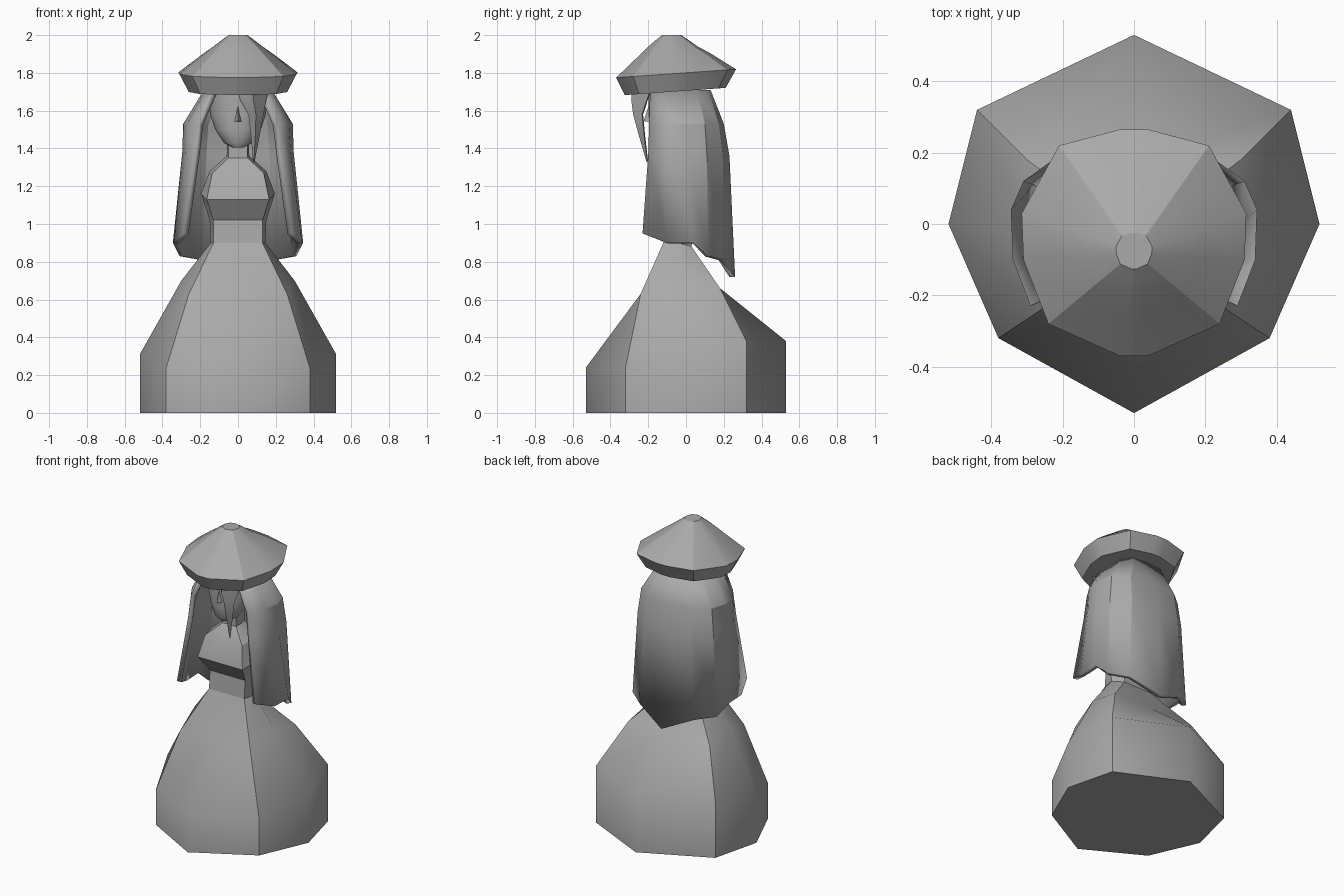
import bpy, bmesh, math

cube = bpy.data.objects.get("Cube")
if cube:
    bpy.data.objects.remove(cube)

grey = bpy.data.materials.new("plain_grey")
grey.use_nodes = True
grey.diffuse_color = (0.4, 0.4, 0.4, 1)
grey.node_tree.nodes["Principled BSDF"].inputs["Base Color"].default_value = (0.4, 0.4, 0.4, 1)


def ring(half):
    """Mirror a front-to-back half section across x = 0."""
    other = [(-x, y, z) for x, y, z in reversed(half) if x > 0]
    return half + other


def loft(name, rings, closed=True, caps=True, angle=None, sharp_columns=()):
    bm = bmesh.new()
    rows = [[bm.verts.new(p) for p in r] for r in rings]
    n = len(rows[0])
    for a, b in zip(rows, rows[1:]):
        for i in range(n if closed else n - 1):
            j = (i + 1) % n
            bm.faces.new((a[i], a[j], b[j], b[i]))
    if caps:
        bm.faces.new(rows[0])
        bm.faces.new(rows[-1])
    bmesh.ops.recalc_face_normals(bm, faces=bm.faces)
    for f in bm.faces:
        f.smooth = len(f.verts) == 4
    for c in sharp_columns:
        for a, b in zip(rows, rows[1:]):
            bm.edges.get((a[c], b[c])).smooth = False
    if caps:
        for row in (rows[0], rows[-1]):
            for i in range(n):
                bm.edges.get((row[i], row[(i + 1) % n])).smooth = False
    mesh = bpy.data.meshes.new(name)
    bm.to_mesh(mesh)
    bm.free()
    mesh.materials.append(grey)
    obj = bpy.data.objects.new(name, mesh)
    bpy.context.collection.objects.link(obj)
    if angle:
        bpy.ops.object.select_all(action='DESELECT')
        obj.select_set(True)
        bpy.context.view_layer.objects.active = obj
        bpy.ops.object.shade_smooth_by_angle(angle=math.radians(angle))
    return obj


def section(front, corner_f, side, corner_b, back, zf, zs, zb):
    return ring([(0, front, zf), (*corner_f, zf), (*side, zs), (*corner_b, zb), (0, back, zb)])


# Gown: eight-sided skirt with a sloping hem band
sharp = (1, 3, 5, 7)
base = (-.53, (.38, -.32), (.52, 0), (.44, .32), .53)
hip = section(-.24, (.26, -.24), (.3, -.03), (.3, .18), .18, .63, .7, .66)
waist = section(-.12, (.13, -.12), (.145, -.04), (.1, .03), .03, .9, .9, .88)
loft("gown_skirt", [section(*base, 0, 0, 0), section(*base, .24, .31, .38), hip, waist],
     sharp_columns=sharp)

# Bodice with a boxy bust, sloping shoulders and neck
bodice = [
    waist,
    section(-.11, (.13, -.11), (.15, -.04), (.11, .04), .04, 1.02, 1.02, 1.02),
    section(-.19, (.165, -.19), (.195, -.05), (.13, .07), .07, 1.13, 1.16, 1.15),
    section(-.153, (.136, -.153), (.15, -.05), (.11, .05), .05, 1.27, 1.28, 1.28),
    section(-.09, (.05, -.09), (.06, -.05), (.05, 0), 0, 1.35, 1.36, 1.36),
    section(-.09, (.05, -.09), (.055, -.05), (.05, 0), 0, 1.47, 1.47, 1.47),
]
loft("bodice_and_neck", bodice, angle=30)

# Head: oval sections tapering to the chin
head = []
for z, r, cy in ((1.405, .03, -.14), (1.43, .075, -.12), (1.5, .12, -.09),
                 (1.58, .148, -.07), (1.72, .16, -.06)):
    head.append([(r * math.sin(t), cy - r * .86 * math.cos(t), z)
                 for t in (math.tau * i / 16 for i in range(16))])
loft("head", head, angle=50)

# Nose: small wedge
loft("nose", [[(-.025, -.18, 1.54), (0, -.225, 1.545), (.025, -.18, 1.54)],
              [(-.008, -.18, 1.62), (0, -.2, 1.62), (.008, -.18, 1.62)]], angle=30)

# Long hair: an open curtain round the back with an uneven hem
hair_halves = [
    [(.13, -.19, 1.72), (.17, -.1, 1.71), (.18, -.02, 1.71), (.16, .06, 1.71), (.1, .12, 1.71), (0, .13, 1.71)],
    [(.21, -.195, 1.53), (.27, -.1, 1.53), (.29, 0, 1.53), (.26, .1, 1.53), (.17, .175, 1.53), (0, .2, 1.53)],
    [(.23, -.2, 1.37), (.28, -.1, 1.37), (.295, 0, 1.38), (.28, .11, 1.37), (.18, .195, 1.36), (0, .23, 1.36)],
    [(.29, -.23, .95), (.34, -.1, .9), (.345, .04, .9), (.31, .12, .83), (.2, .2, .81), (0, .26, .72)],
]
hair = loft("long_hair", [ring(h) for h in hair_halves], closed=False, caps=False, angle=24)
if hair.data.polygons[len(hair.data.polygons) // 2].normal.y < 0:
    hair.data.flip_normals()
shell = hair.modifiers.new("thickness", 'SOLIDIFY')
shell.thickness = .03
shell.offset = -1

# Fringe lock: a tapering wedge over one side of the face
lock = []
for z, x0, x1, y in ((1.72, 0, .17, -.285), (1.66, .01, .15, -.29), (1.58, .055, .135, -.28),
                     (1.47, .068, .115, -.25), (1.33, .08, .088, -.21)):
    mid = (x0 + x1) / 2
    back = y + (x1 - x0) * .6
    lock.append([(x0, back, z), (mid, y, z), (x1, back, z), (mid, back + .005, z)])
loft("fringe_lock", lock, angle=35)

# Hat: brim outline scaled towards the crown
brim = [(.04, -.37), (.24, -.28), (.31, -.1), (.315, .03), (.21, .22), (.04, .265)]
hat = []
for s, z, tilt in ((.84, 1.7, .06), (1, 1.795, .07), (.6, 1.895, .03),
                   (.42, 1.938, 0), (.28, 1.972, 0), (.16, 2, 0)):
    hat.append(ring([(x * s, -.08 + (y + .08) * s, z + tilt * (y + .08)) for x, y in brim]))
loft("hat", hat, sharp_columns=(1, 4, 7, 10)).data.update()
hat_mesh = bpy.data.objects["hat"].data

# Crisp brim edge
on_brim = range(12, 24)
for e in hat_mesh.edges:
    if all(v in on_brim for v in e.vertices):
        e.use_edge_sharp = True
